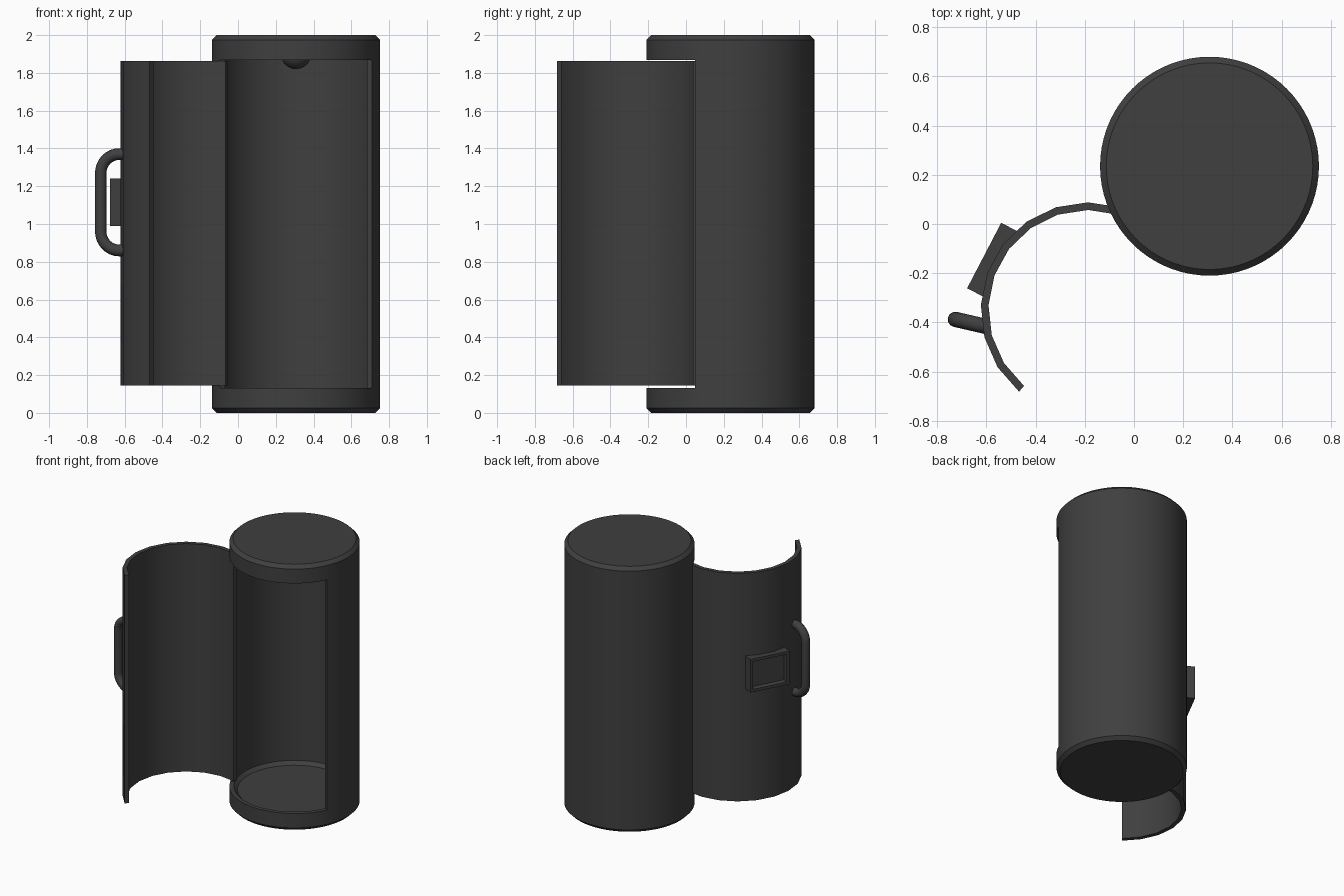
import bpy, bmesh, math
from mathutils import Matrix, Vector

if "Cube" in bpy.data.objects:
    bpy.data.objects.remove(bpy.data.objects["Cube"])

mat = bpy.data.materials.new("charcoal")
mat.diffuse_color = (0.05, 0.05, 0.05, 1)
mat.use_nodes = True
mat.node_tree.nodes["Principled BSDF"].inputs["Base Color"].default_value = mat.diffuse_color

BODY = (0.307, 0.235)      # axis of the canister
DOOR = (-0.187, -0.348)    # axis of the swung-open door
R, RI = 0.445, 0.415


def finish(name, bm, smooth=True):
    bmesh.ops.remove_doubles(bm, verts=bm.verts, dist=1e-5)
    bmesh.ops.recalc_face_normals(bm, faces=bm.faces)
    me = bpy.data.meshes.new(name)
    bm.to_mesh(me)
    bm.free()
    ob = bpy.data.objects.new(name, me)
    bpy.context.collection.objects.link(ob)
    me.materials.append(mat)
    bpy.ops.object.select_all(action='DESELECT')
    ob.select_set(True)
    bpy.context.view_layer.objects.active = ob
    if smooth:
        bpy.ops.object.shade_smooth_by_angle(angle=math.radians(30))
    return ob


def lathe(name, profile, center, a0, a1, steps, closed):
    """Sweep an (r, z) profile around a vertical axis from a0 to a1 degrees."""
    bm = bmesh.new()
    rings = []
    for i in range(steps + 1):
        a = math.radians(a0 + (a1 - a0) * i / steps)
        rings.append([bm.verts.new((center[0] + r * math.cos(a),
                                    center[1] + r * math.sin(a), z)) for r, z in profile])
    n = len(profile)
    for p, q in zip(rings, rings[1:]):
        for j in range(n if closed else n - 1):
            k = (j + 1) % n
            if profile[j][0] == 0:
                bm.faces.new((p[j], p[k], q[k]))
            elif profile[k][0] == 0:
                bm.faces.new((p[j], p[k], q[j]))
            else:
                bm.faces.new((p[j], p[k], q[k], q[j]))
    if closed:   # end faces of an open arc
        bm.faces.new(rings[0])
        bm.faces.new(rings[-1])
    return finish(name, bm)


def wall(r0, r1, z0, z1):
    return [(r1, z0), (r1, z1), (r0, z1), (r0, z0)]


# Canister: chamfered base and top cap, wall open at the front
base = [(0, 0), (R - 0.025, 0), (R, 0.025), (R, 0.133), (RI, 0.133), (0.39, 0.108), (0, 0.108)]
lathe("base_cap", base, BODY, 0, 360, 72, False)
lathe("top_cap", [(r, 2 - z) for r, z in base], BODY, 0, 360, 72, False)
lathe("canister_wall", wall(RI, R, 0.133, 1.867), BODY, -25, 205, 46, True)

# Ceiling dome
bm = bmesh.new()
bmesh.ops.create_uvsphere(bm, u_segments=24, v_segments=12, radius=0.08,
                          matrix=Matrix.Translation((*BODY, 1.9)))
finish("ceiling_dome", bm)

# Curved door
lathe("door", wall(0.405, 0.436, 0.145, 1.862), DOOR, 72.5, 230, 9, True)

# Recessed panel on the outside of the door
bm = bmesh.new()
bmesh.ops.create_cube(bm, size=1, matrix=Matrix.Translation((0.4405, 0, 1.115))
                      @ Matrix.Diagonal((0.071, 0.30, 0.25, 1)))
bm.normal_update()
front = [f for f in bm.faces if f.normal.x > 0.9]
bmesh.ops.inset_region(bm, faces=front, thickness=0.03)
bmesh.ops.inset_region(bm, faces=front, thickness=0.008, depth=-0.03)
bm.transform(Matrix.Translation((*DOOR, 0)) @ Matrix.Rotation(math.radians(152.5), 4, 'Z'))
finish("door_panel", bm, smooth=False)

# Door handle: rounded bracket tube
start, d = Vector((-0.6, -0.417)), Vector((math.cos(math.radians(167)), math.sin(math.radians(167))))
reach, corner, z_lo, z_hi = 0.13, 0.1, 0.86, 1.37
side = [(0, z_lo)]
for i in range(9):
    a = math.radians(90 * i / 8)
    side.append((reach - corner + corner * math.sin(a), z_lo + corner - corner * math.cos(a)))
side += [(s, z_lo + z_hi - z) for s, z in reversed(side)]
cu = bpy.data.curves.new("door_handle", 'CURVE')
cu.dimensions = '3D'
cu.bevel_depth = 0.031
cu.bevel_resolution = 4
cu.use_fill_caps = True
sp = cu.splines.new('POLY')
sp.points.add(len(side) - 1)
for pt, (s, z) in zip(sp.points, side):
    p = start + d * s
    pt.co = (p.x, p.y, z, 1)
cu.materials.append(mat)
handle = bpy.data.objects.new("door_handle", cu)
bpy.context.collection.objects.link(handle)
bpy.ops.object.select_all(action='DESELECT')
handle.select_set(True)
bpy.context.view_layer.objects.active = handle
bpy.ops.object.convert(target='MESH')
bpy.ops.object.shade_smooth_by_angle(angle=math.radians(40))
